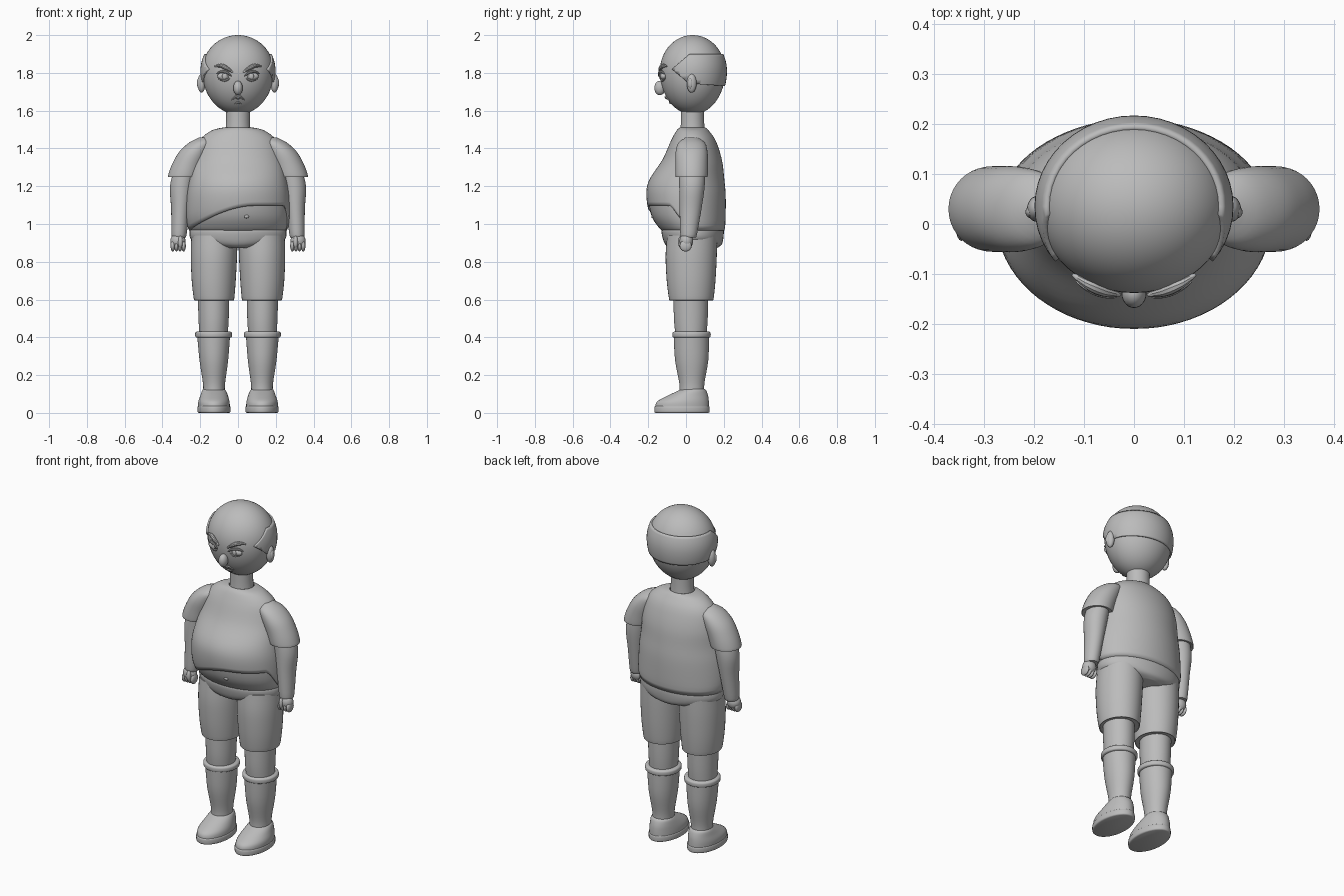
import bpy, bmesh
from math import sin, cos, pi, sqrt, radians
from mathutils import Vector

if "Cube" in bpy.data.objects:
    bpy.data.objects.remove(bpy.data.objects["Cube"], do_unlink=True)

grey = bpy.data.materials.new("plain grey")
grey.use_nodes = True
colour = (0.5, 0.5, 0.5, 1)
grey.diffuse_color = colour
grey.node_tree.nodes["Principled BSDF"].inputs["Base Color"].default_value = colour


def finish(name, bm, angle=35):
    bmesh.ops.recalc_face_normals(bm, faces=bm.faces)
    mesh = bpy.data.meshes.new(name)
    bm.to_mesh(mesh)
    bm.free()
    mesh.materials.append(grey)
    ob = bpy.data.objects.new(name, mesh)
    bpy.context.collection.objects.link(ob)
    bpy.ops.object.select_all(action='DESELECT')
    ob.select_set(True)
    bpy.context.view_layer.objects.active = ob
    bpy.ops.object.shade_smooth_by_angle(angle=radians(angle))
    return ob


def smooth_rows(rows, steps=4):
    """Catmull-Rom samples through the section rows."""
    out = []
    for i in range(len(rows) - 1):
        p = [rows[max(0, min(len(rows) - 1, i + k))] for k in (-1, 0, 1, 2)]
        for s in range(steps):
            t = s / steps
            out.append([b + t / 2 * (c - a + t * (2 * a - 5 * b + 4 * c - d + t * (3 * (b - c) + d - a)))
                        for a, b, c, d in zip(*p)])
    return out + [list(rows[-1])]


def skin(name, rings, caps=True):
    bm = bmesh.new()
    loops = [[bm.verts.new(p) for p in ring] for ring in rings]
    n = len(loops[0])
    for low, high in zip(loops, loops[1:]):
        for i in range(n):
            j = (i + 1) % n
            bm.faces.new((low[i], low[j], high[j], high[i]))
    if caps:
        bm.faces.new(loops[0])
        bm.faces.new(loops[-1])
    return finish(name, bm)


def oval(z, x0, x1, y0, y1, n=40):
    return [((x0 + x1) / 2 + (x1 - x0) / 2 * cos(2 * pi * i / n),
             (y0 + y1) / 2 + (y1 - y0) / 2 * sin(2 * pi * i / n), z) for i in range(n)]


def loft(name, rows, side=1, steps=4):
    """Rows are (z, x min, x max, y min, y max)."""
    return skin(name, [oval(z, side * a, side * b, c, d) for z, a, b, c, d in smooth_rows(rows, steps)])


def ball(name, centre, size, seg=24):
    bm = bmesh.new()
    bmesh.ops.create_uvsphere(bm, u_segments=seg, v_segments=seg // 2, radius=1)
    for v in bm.verts:
        v.co = Vector(centre) + Vector(size) * v.co
    return finish(name, bm, 60)


def tube(name, points, radius, flat=1):
    """Tapered rounded strip along a path on the face."""
    path = smooth_rows(points, 5)
    rings = []
    for k, (x, y, z) in enumerate(path):
        r = radius * (0.25 + 0.75 * sin(pi * k / (len(path) - 1)))
        ahead, back = path[min(k + 1, len(path) - 1)], path[max(k - 1, 0)]
        along = (Vector(ahead) - Vector(back)).normalized()
        up = along.cross(Vector((0, 1, 0))).normalized()
        out = along.cross(up)
        rings.append([Vector((x, y, z)) + r * (up * cos(a * pi / 5) + out * flat * sin(a * pi / 5))
                      for a in range(10)])
    return skin(name, rings)


# Head: an egg shape, longer towards the chin
HEAD = Vector((0, 0.035, 1.81))


def head_mesh(grow=0):
    bm = bmesh.new()
    bmesh.ops.create_uvsphere(bm, u_segments=48, v_segments=32, radius=1)
    for v in bm.verts:
        tall = 0.19 if v.co.z > 0 else 0.23
        v.co = HEAD + Vector((0.19 + grow, 0.173 + grow, tall + grow)) * v.co
    return bm


def face(x, z, lift=0):
    """Point on the front of the head."""
    tall = 0.19 if z > HEAD.z else 0.23
    depth = sqrt(1 - (x / 0.19) ** 2 - ((z - HEAD.z) / tall) ** 2)
    return (x, HEAD.y - 0.173 * depth - lift, z)


finish("head", head_mesh(), 60)

# Hair band round the back, pointed at the temples
bm = head_mesh(0.009)
temple = (0, -0.075, 1.82)
for point, normal in (((0, 0, 1.9), (0, 0, 1)), ((0, 0, 1.745), (0, -0.07, -1)),
                      (temple, (0, -0.85, 1)), (temple, (0, -0.85, -1))):
    bmesh.ops.bisect_plane(bm, geom=bm.verts[:] + bm.edges[:] + bm.faces[:],
                           plane_co=point, plane_no=normal, clear_outer=True)
hair = finish("hair_band", bm, 60)
thick = hair.modifiers.new("thickness", 'SOLIDIFY')
thick.thickness = 0.014

# Face
ball("nose", (0, -0.138, 1.72), (0.025, 0.03, 0.038))
tube("moustache", [face(x, z, 0.002) for x, z in ((-0.035, 1.655), (-0.012, 1.673), (0, 1.668),
                                                (0.012, 1.673), (0.035, 1.655))], 0.008)
tube("lower_lip", [face(x, z, 0.001) for x, z in ((-0.018, 1.636), (0, 1.643), (0.018, 1.636))], 0.006)
for s, label in ((1, "left"), (-1, "right")):
    ball(label + "_eye", face(0.075 * s, 1.782, -0.004), (0.034, 0.018, 0.02))
    ball(label + "_iris", face(0.07 * s, 1.783, 0.012), (0.014, 0.006, 0.016))
    tube(label + "_upper_lid", [face(x * s, z, 0.012) for x, z in
                                ((0.035, 1.783), (0.06, 1.802), (0.09, 1.806), (0.115, 1.795))], 0.008)
    tube(label + "_lower_lid", [face(x * s, z, 0.005) for x, z in
                                ((0.042, 1.772), (0.07, 1.759), (0.105, 1.77))], 0.006)
    tube(label + "_eyebrow", [face(x * s, z, 0.006) for x, z in
                              ((0.028, 1.803), (0.06, 1.825), (0.09, 1.838), (0.123, 1.835))], 0.012)
    ball(label + "_ear", (0.193 * s, 0.03, 1.745), (0.021, 0.026, 0.05))
    ball(label + "_ear_bowl", (0.207 * s, 0.024, 1.745), (0.01, 0.012, 0.028))

loft("neck", [(1.48, -0.068, 0.068, -0.03, 0.1), (1.55, -0.063, 0.063, -0.027, 0.096),
              (1.66, -0.066, 0.066, -0.027, 0.096)])

# Torso profile: (z, half width, front, back)
torso = smooth_rows([(0.93, 0.225, -0.07, 0.185), (0.955, 0.25, -0.12, 0.2), (0.985, 0.268, -0.155, 0.207),
                     (1.05, 0.275, -0.193, 0.21), (1.155, 0.271, -0.21, 0.21), (1.235, 0.258, -0.194, 0.203),
                     (1.34, 0.238, -0.125, 0.19), (1.44, 0.205, -0.08, 0.158), (1.495, 0.14, -0.05, 0.12),
                     (1.512, 0.07, -0.03, 0.1)])


def torso_at(z):
    for a, b in zip(torso, torso[1:]):
        if z <= b[0]:
            t = max(0, (z - a[0]) / (b[0] - a[0]))
            return [p + t * (q - p) for p, q in zip(a[1:], b[1:])]
    return torso[-1][1:]


def hem(angle):
    """The shirt rides up over the belly, more on the left side."""
    u, front = cos(angle), -sin(angle)
    ease = min(1, max(0, front * 2.2))
    return 0.965 + 0.132 * sin(pi / 2 * min(1, (u + 1) / 1.35)) * ease * ease * (3 - 2 * ease)


rings = []
for k in range(33):
    ring = []
    for i in range(72):
        a = 2 * pi * i / 72
        low = hem(a)
        z = low + (1.512 - low) * sin(pi / 2 * k / 32)
        w, f, b = torso_at(z)
        ring.append((w * cos(a), (f + b) / 2 + (b - f) / 2 * sin(a), z))
    rings.append(ring)
shirt = skin("shirt", rings, caps=False)
shirt.modifiers.new("thickness", 'SOLIDIFY').thickness = 0.01

belly = [(z, 0.008 - w, w - 0.008, f + 0.008, b - 0.008) for z, w, f, b in torso if z < 1.2]
loft("belly", belly, steps=1)
ball("navel", (0.045, -0.176, 1.04), (0.013, 0.008, 0.01), 16)

# Shorts
loft("shorts_waist", [(0.985, -0.24, 0.24, -0.115, 0.19), (0.965, -0.256, 0.256, -0.13, 0.2),
                      (0.92, -0.25, 0.25, -0.122, 0.197), (0.89, -0.2, 0.2, -0.108, 0.188),
                      (0.873, -0.1, 0.1, -0.085, 0.165)])

for s, label in ((1, "left"), (-1, "right")):
    # Legs
    loft(label + "_shorts_leg", [(0.6, 0.025, 0.228, -0.085, 0.14), (0.604, 0.02, 0.234, -0.09, 0.146),
                                 (0.7, 0.012, 0.245, -0.102, 0.156), (0.83, 0.005, 0.25, -0.108, 0.163),
                                 (0.94, 0.002, 0.247, -0.1, 0.165)], s)
    loft(label + "_knee", [(0.41, 0.055, 0.205, -0.055, 0.108), (0.5, 0.049, 0.209, -0.064, 0.115),
                           (0.65, 0.046, 0.214, -0.066, 0.118)], s)
    loft(label + "_sock", [(0.1, 0.07, 0.184, -0.034, 0.096), (0.16, 0.068, 0.186, -0.036, 0.098),
                           (0.28, 0.052, 0.204, -0.058, 0.118), (0.41, 0.042, 0.216, -0.065, 0.122)], s)
    loft(label + "_sock_cuff", [(0.398, 0.04, 0.218, -0.064, 0.122), (0.404, 0.032, 0.226, -0.071, 0.13),
                                (0.424, 0.032, 0.226, -0.071, 0.13), (0.431, 0.042, 0.216, -0.062, 0.12)], s)
    # Shoes
    loft(label + "_shoe_sole", [(0, 0.047, 0.207, -0.16, 0.118), (0.006, 0.04, 0.214, -0.167, 0.125),
                                (0.03, 0.04, 0.214, -0.167, 0.125), (0.036, 0.045, 0.209, -0.162, 0.121)], s)
    loft(label + "_shoe", [(0.03, 0.043, 0.211, -0.163, 0.122), (0.06, 0.045, 0.21, -0.153, 0.121),
                           (0.09, 0.053, 0.2, -0.1, 0.117), (0.118, 0.064, 0.19, -0.04, 0.107),
                           (0.128, 0.075, 0.18, -0.025, 0.095)], s)
    # Arms
    loft(label + "_sleeve", [(1.25, 0.205, 0.364, -0.05, 0.11), (1.253, 0.2, 0.371, -0.055, 0.115),
                             (1.31, 0.18, 0.352, -0.056, 0.116), (1.38, 0.15, 0.313, -0.055, 0.114),
                             (1.43, 0.13, 0.26, -0.04, 0.1), (1.458, 0.14, 0.205, 0.0, 0.06)], s)
    loft(label + "_arm", [(0.93, 0.28, 0.345, -0.022, 0.05), (0.945, 0.272, 0.352, -0.03, 0.058),
                          (1.08, 0.255, 0.354, -0.034, 0.082), (1.2, 0.235, 0.36, -0.036, 0.099),
                          (1.3, 0.22, 0.335, -0.035, 0.1)], s)
    # Loosely curled hands
    ball(label + "_palm", (0.318 * s, 0.002, 0.91), (0.04, 0.036, 0.042))
    for k in range(4):
        ball(label + "_finger_" + str(k + 1), ((0.288 + 0.019 * k) * s, -0.002, 0.884), (0.012, 0.032, 0.03), 16)
    ball(label + "_thumb", (0.305 * s, -0.028, 0.905), (0.013, 0.014, 0.032), 16)
